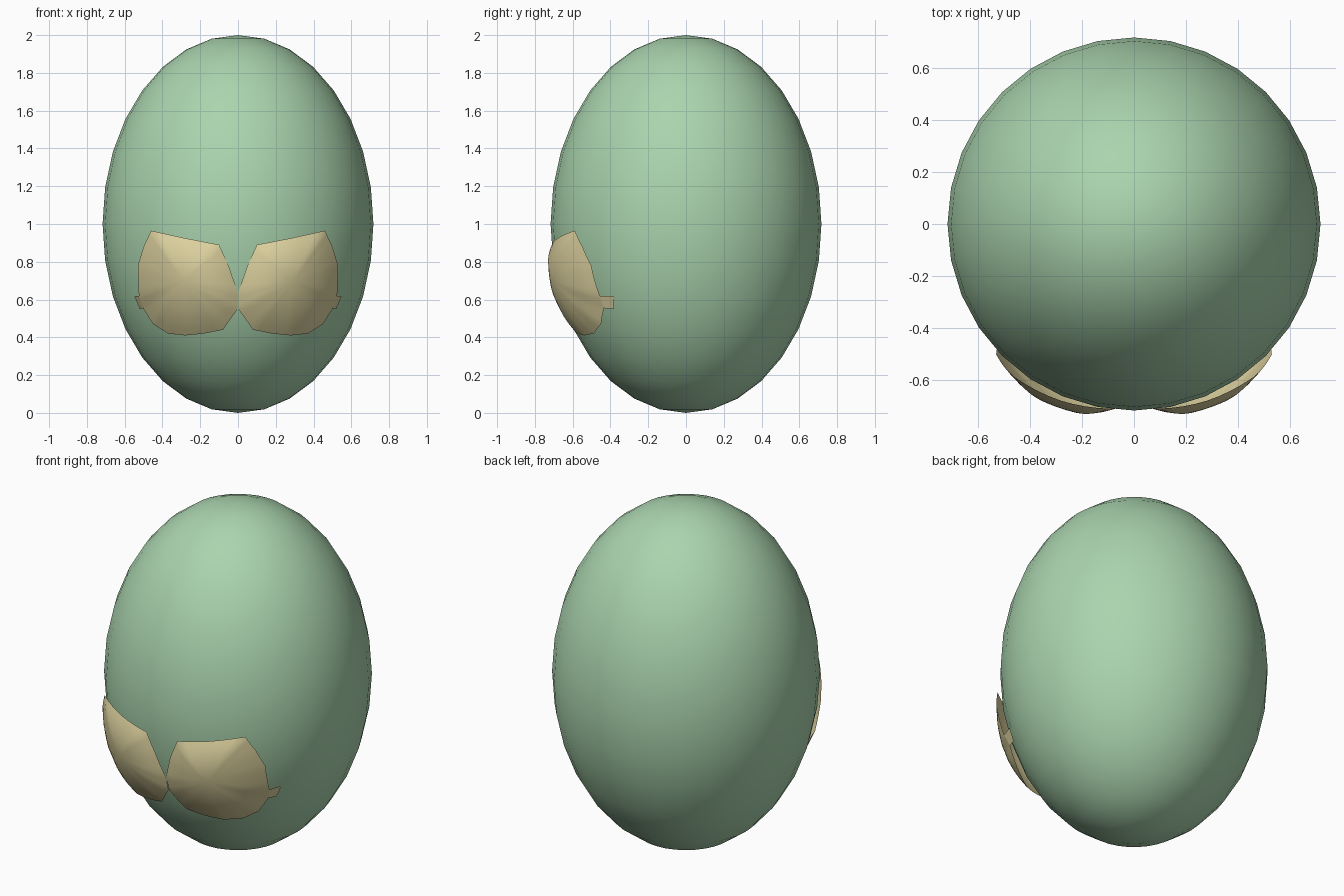
import bpy, bmesh, math

if "Cube" in bpy.data.objects:
    bpy.data.objects.remove(bpy.data.objects["Cube"])

R, H = 0.717, 1.0  # egg radius and half height


def material(name, colour):
    m = bpy.data.materials.new(name)
    m.diffuse_color = (*colour, 1)
    m.use_nodes = True
    m.node_tree.nodes["Principled BSDF"].inputs["Base Color"].default_value = m.diffuse_color
    return m


green = material("pale_green", (0.402, 0.658, 0.423))
beige = material("sand_beige", (0.72, 0.64, 0.345))


def on_egg(x, z, off):
    """Front point on the egg at x, z, pushed outward by off."""
    r = R * math.sqrt(max(0, 1 - ((z - H) / H) ** 2)) + off
    return (x, -math.sqrt(max(0, r * r - x * x)), z)


# Egg body
bpy.ops.mesh.primitive_uv_sphere_add(segments=32, ring_count=16, radius=1, location=(0, 0, H))
egg = bpy.context.object
egg.name = "egg_body"
egg.scale = (R, R, H)
bpy.ops.object.transform_apply(location=False, rotation=False, scale=True)
bpy.ops.object.shade_smooth()
egg.data.materials.append(green)

# Shell patch outline: x, z, stand-off from the egg
OUTLINE = [(0.10, 0.89, 0.004), (0.28, 0.925, 0.02), (0.46, 0.965, 0.03), (0.50, 0.88, 0.03),
           (0.53, 0.78, 0.03), (0.525, 0.62, 0.032), (0.50, 0.55, 0.022), (0.45, 0.47, 0.028),
           (0.37, 0.42, 0.028), (0.28, 0.41, 0.028), (0.18, 0.42, 0.015), (0.08, 0.44, 0.006),
           (0.002, 0.55, 0.004), (0.002, 0.64, 0.004), (0.05, 0.78, 0.004)]
CENTRE, BULGE, RINGS, SUB = (0.29, 0.70), 0.07, 8, 4


def shell(name, side):
    bm = bmesh.new()

    def vert(x, z, off):
        px, py, pz = on_egg(x, z, off)
        return bm.verts.new((side * px, py, pz))

    # Subdivide the outline
    rim = []
    for a, b in zip(OUTLINE, OUTLINE[1:] + OUTLINE[:1]):
        for k in range(SUB):
            rim.append([p + (q - p) * k / SUB for p, q in zip(a, b)])
    # Domed rings from the centre to the outline
    mid = vert(*CENTRE, BULGE)
    rings = []
    for i in range(1, RINGS + 1):
        t = i / RINGS
        rings.append([vert(CENTRE[0] + (x - CENTRE[0]) * t, CENTRE[1] + (z - CENTRE[1]) * t,
                           e + (BULGE - e) * (1 - t * t)) for x, z, e in rim])
    n = len(rim)
    for j in range(n):
        k = (j + 1) % n
        bm.faces.new((mid, rings[0][j], rings[0][k]))
        for a, b in zip(rings, rings[1:]):
            bm.faces.new((a[j], b[j], b[k], a[k]))
    # Small tab on the outer edge
    bm.faces.new([vert(*p) for p in ((0.523, 0.62, 0.032), (0.55, 0.62, 0.005),
                                     (0.52, 0.55, 0.005), (0.498, 0.555, 0.022))])
    bmesh.ops.recalc_face_normals(bm, faces=bm.faces)
    bm.normal_update()
    flip = [f for f in bm.faces if f.normal.y > 0]
    bmesh.ops.reverse_faces(bm, faces=flip)
    me = bpy.data.meshes.new(name)
    bm.to_mesh(me)
    bm.free()
    for p in me.polygons:
        p.use_smooth = True
    me.materials.append(beige)
    ob = bpy.data.objects.new(name, me)
    bpy.context.collection.objects.link(ob)


shell("right_shell_patch", 1)
shell("left_shell_patch", -1)
